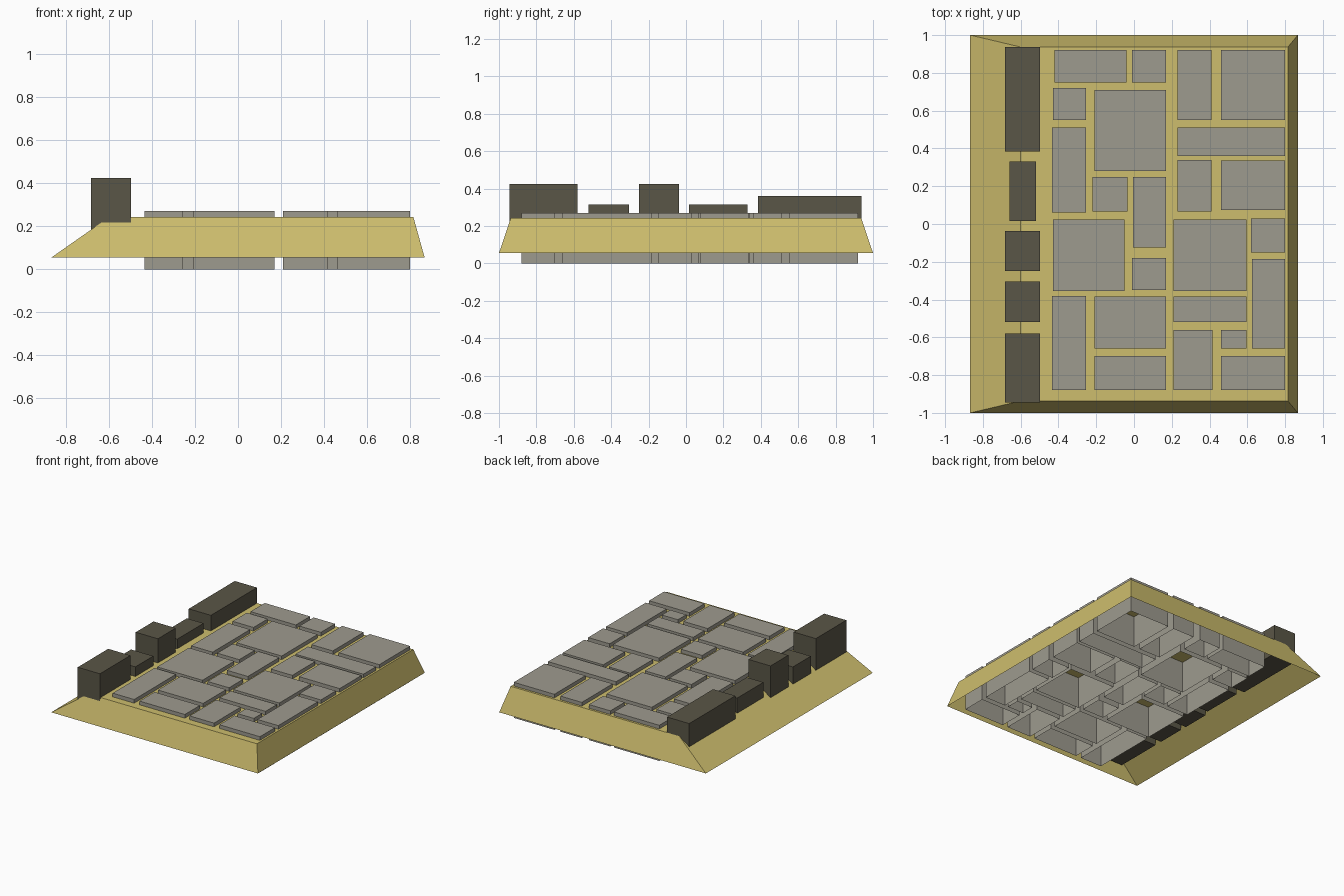
import bpy, bmesh

if "Cube" in bpy.data.objects:
    bpy.data.objects.remove(bpy.data.objects["Cube"])


def material(name, rgb):
    m = bpy.data.materials.new(name)
    lin = [((c / 255 + 0.055) / 1.055) ** 2.4 for c in rgb]
    m.diffuse_color = (*lin, 1)
    m.use_nodes = True
    m.node_tree.nodes["Principled BSDF"].inputs["Base Color"].default_value = m.diffuse_color
    return m


SAND = material("sand", (205, 189, 109))
STONE = material("grey stone", (158, 155, 143))
DARK = material("dark stone", (90, 86, 71))


def block(name, lower, upper, z0, z1, mat, open_bottom):
    """Block between two rectangles (x0, x1, y0, y1), optionally open below."""
    bm = bmesh.new()
    rings = []
    for (x0, x1, y0, y1), z in ((lower, z0), (upper, z1)):
        rings.append([bm.verts.new((x, y, z)) for x, y in
                      ((x0, y0), (x1, y0), (x1, y1), (x0, y1))])
    lo, hi = rings
    bm.faces.new(hi)
    for i in range(4):
        j = (i + 1) % 4
        bm.faces.new((lo[i], lo[j], hi[j], hi[i]))
    if not open_bottom:
        bm.faces.new(lo[::-1])
    mesh = bpy.data.meshes.new(name)
    bm.to_mesh(mesh)
    bm.free()
    mesh.materials.append(mat)
    obj = bpy.data.objects.new(name, mesh)
    bpy.context.collection.objects.link(obj)
    return obj


# Sloped mortar bed, hollow underneath
block("road_bed", (-0.867, 0.867, -1, 1), (-0.60, 0.815, -0.937, 0.937),
      0.055, 0.242, SAND, True)

# Paving stones: x0, x1, y0, y1
paving = [
    (-.42, -.04, .75, .92), (-.01, .17, .75, .92),
    (.23, .41, .55, .92), (.46, .80, .55, .92),
    (-.43, -.255, .55, .72), (-.21, .17, .28, .71),
    (.23, .80, .36, .51), (-.435, -.255, .06, .51),
    (.23, .41, .065, .34), (.46, .80, .075, .335),
    (-.22, -.035, .065, .25), (-.005, .17, -.125, .25),
    (-.43, -.05, -.355, .025), (.21, .595, -.355, .025),
    (.62, .80, -.15, .03), (-.01, .17, -.35, -.18),
    (.625, .80, -.66, -.185), (-.435, -.255, -.88, -.38),
    (-.21, .17, -.66, -.385), (.21, .595, -.52, -.385),
    (.21, .415, -.88, -.56), (.46, .595, -.66, -.56),
    (-.21, .17, -.88, -.70), (.46, .80, -.88, -.70),
]
for rect in paving:
    block("paving_stone", rect, rect, 0, 0.27, STONE, True)

# Kerb stones along the left edge: rectangle, top height
kerb = [
    ((-.683, -.497, -.945, -.58), .425),
    ((-.683, -.497, -.52, -.305), .315),
    ((-.683, -.497, -.25, -.037), .425),
    ((-.66, -.52, .015, .33), .315),
    ((-.683, -.497, .385, .937), .36),
]
for rect, top in kerb:
    block("kerb_stone", rect, rect, 0.13, top, DARK, False)
